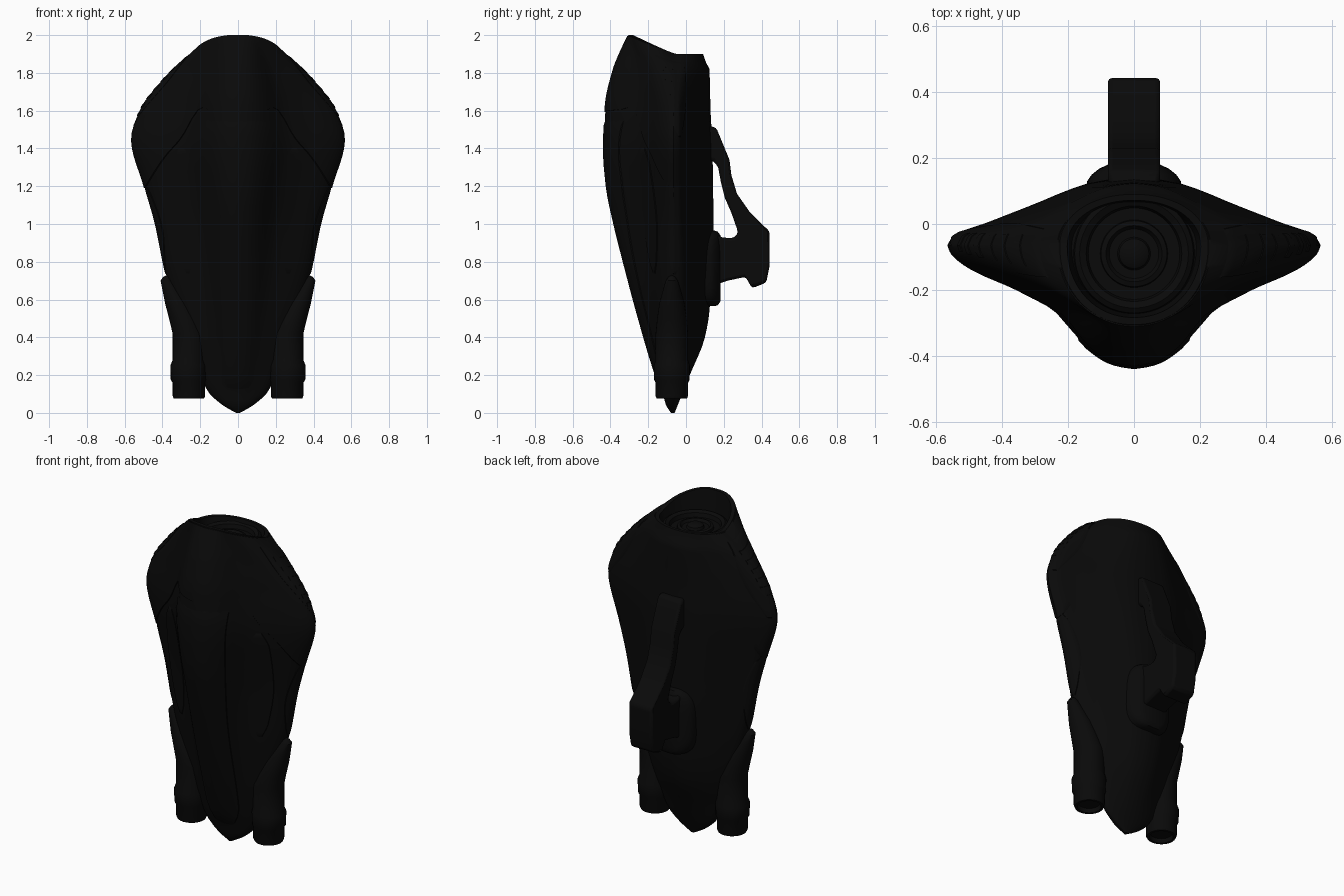
import bpy, bmesh, math

if "Cube" in bpy.data.objects:
    bpy.data.objects.remove(bpy.data.objects["Cube"])

black = bpy.data.materials.new("near_black")
black.diffuse_color = (0.003, 0.003, 0.003, 1)
black.use_nodes = True
black.node_tree.nodes["Principled BSDF"].inputs["Base Color"].default_value = black.diffuse_color


def finish(name, verts, faces, angle=35, bevel=0):
    me = bpy.data.meshes.new(name)
    me.from_pydata(verts, [], faces)
    bm = bmesh.new()
    bm.from_mesh(me)
    bmesh.ops.remove_doubles(bm, verts=bm.verts, dist=1e-5)
    bmesh.ops.recalc_face_normals(bm, faces=bm.faces)
    bm.to_mesh(me)
    bm.free()
    me.materials.append(black)
    ob = bpy.data.objects.new(name, me)
    bpy.context.collection.objects.link(ob)
    if bevel:
        m = ob.modifiers.new("bevel", 'BEVEL')
        m.width, m.segments, m.limit_method = bevel, 2, 'ANGLE'
    bpy.ops.object.select_all(action='DESELECT')
    ob.select_set(True)
    bpy.context.view_layer.objects.active = ob
    bpy.ops.object.shade_smooth_by_angle(angle=math.radians(angle))
    return ob


def grid_faces(rows, cols, wrap=False):
    return [(r * cols + c, r * cols + (c + 1) % cols, (r + 1) * cols + (c + 1) % cols, (r + 1) * cols + c)
            for r in range(rows - 1) for c in range(cols if wrap else cols - 1)]


def smooth(table):
    """Monotone smooth interpolation through (position, value) pairs."""
    xs, ys = zip(*table)
    d = [(ys[i + 1] - ys[i]) / (xs[i + 1] - xs[i]) for i in range(len(xs) - 1)]
    m = [d[0]] + [2 * a * b / (a + b) if a * b > 0 else 0 for a, b in zip(d, d[1:])] + [d[-1]]

    def f(x):
        x = min(max(x, xs[0]), xs[-1])
        i = max(j for j in range(len(d)) if xs[j] <= x)
        h = xs[i + 1] - xs[i]
        t = (x - xs[i]) / h
        return ((1 + 2 * t) * (1 - t) ** 2 * ys[i] + t * (1 - t) ** 2 * h * m[i]
                + t * t * (3 - 2 * t) * ys[i + 1] + t * t * (t - 1) * h * m[i + 1])
    return f


# Shell outlines by height, and the winged cross-section
width = smooth([(0, .01), (.04, .08), (.12, .165), (.2, .2), (.4, .28), (.6, .345), (.75, .385), (1, .437),
                (1.2, .493), (1.45, .558), (1.6, .512), (1.75, .4), (1.84, .305), (1.9, .225)])
front = smooth([(0, -.08), (.05, -.11), (.1, -.12), (.2, -.16), (.5, -.25), (.8, -.33), (1, -.38), (1.2, -.42),
                (1.4, -.435), (1.6, -.425), (1.75, -.385), (1.82, -.352), (1.9, -.305)])
back = smooth([(0, -.06), (.05, -.04), (.2, .02), (.4, .1), (.55, .125), (1, .145), (1.4, .14), (1.6, .13),
               (1.82, .124), (1.85, .108), (1.9, .09)])
roundness = smooth([(0, 1), (.2, .6), (.6, .3), (1.2, 0), (1.6, 0), (1.75, .2), (1.83, .5), (1.9, 1)])
front_wing = smooth([(0, 1), (.07, .985), (.14, .955), (.26, .835), (.35, .68), (.44, .53), (.62, .37), (.88, .19),
                     (.98, .07), (1, 0)])
back_wing = smooth([(0, 1), (.23, .93), (.35, .83), (.53, .63), (.79, .35), (.97, .15), (1, 0)])
MID = -.065


def shell(u, t, is_front, grow=1.0):
    """Point on the shell: u is -1..1 across, t is the height."""
    a = min(abs(u), 1)
    e = roundness(t)
    v = (1 - e) * (front_wing if is_front else back_wing)(a) + e * (1 - a ** 2.1) ** (1 / 2.1)
    y = MID + ((front if is_front else back)(t) - MID) * v
    lift = max(0, min(1, (-.05 - y) / .25)) ** 1.1 * .1 * max(0, (t - 1.5) / .4)
    return (width(t) * u * grow, MID + (y - MID) * grow, t + lift)


# Main shell with a hollowed top
N = 36
ring = [(math.sin(math.pi * (i / N - .5)), True) for i in range(N)] + \
       [(math.sin(math.pi * (.5 - i / N)), False) for i in range(N)]
levels = [0, .02, .04, .07] + [.1 + .05 * i for i in range(35)] + [1.825, 1.85, 1.875, 1.9]
verts = [shell(u, t, f) for t in levels for u, f in ring]
rim = verts[-2 * N:]
for s, drop in ((.9, 0), (.84, 1)):
    verts += [(x * s, -.09 + (y + .09) * s, 1.845 if drop else z) for x, y, z in rim]
R = len(levels) + 2
finish("main_shell", verts, grid_faces(R, 2 * N, True) +
       [tuple(range(2 * N)), tuple(range((R - 1) * 2 * N, R * 2 * N))])

# Raised cowl over the shoulders
edge = smooth([(0, 1.575), (.3, 1.585), (.38, 1.595), (.45, 1.55), (.53, 1.46), (.7, 1.36), (1, 1.19)])
cols = [(math.sin(math.pi * (i / 60 - .5)), True) for i in range(61)]
tail = [(math.sin(math.pi * (.5 - i / 30)), False) for i in range(1, 8)]
cols = [(-u, f) for u, f in reversed(tail)] + cols + tail
verts = []
for r in range(-1, 19):
    for u, f in cols:
        low = edge(abs(u)) if f else 1.19 + (1 - abs(u)) * .6
        grow = 1.015 if f else 1.015 - .03 * min(1, (1 - abs(u)) / .25)
        if r in (-1, 18):
            grow = .98
        verts.append(shell(u, low + (1.897 - low) * max(0, min(17, r)) / 17, f, grow))
finish("shoulder_cowl", verts, grid_faces(20, len(cols)))


def plate(name, z0, z1, centre, half, on_side=False, sign=1, lift=.008):
    """Thin panel following the shell; half(k) gives its half width along its length."""
    S = [-1] + [i / 8 - 1 for i in range(17)] + [1]
    rows, verts = 28, []
    for r in range(rows + 1):
        k = r / rows
        t = z0 + (z1 - z0) * k
        for j, s in enumerate(S):
            out = lift if 0 < j < len(S) - 1 and 0 < r < rows else -.012
            c = centre(k) + s * half(k)
            if on_side:
                is_front = c < MID
                lo, hi = 0, 1
                for _ in range(24):
                    u = (lo + hi) / 2
                    y = shell(u, t, is_front)[1]
                    if (y > c) == is_front:
                        hi = u
                    else:
                        lo = u
                x, y, z = shell(lo, t, is_front)
                verts.append(((x + out) * sign, y, z))
            else:
                x, y, z = shell(c / width(t), t, True)
                verts.append((x * sign, y - out, z))
    finish(name, verts, grid_faces(rows + 1, len(S)))


# Central spine plate down the front
spine = smooth([(0, .01), (.05, .08), (.12, .11), (.5, .125), (.8, .155), (1, .175)])
plate("spine_plate", .09, 1.57, lambda k: 0, spine, lift=.005)

lens = smooth([(0, .004), (.15, .6), (.5, 1), (.85, .75), (1, .05)])
for sign, side in ((1, "right"), (-1, "left")):
    # Front, flank and shoulder panels
    plate(side + "_front_panel", .72, 1.42, lambda k: .265 + .035 * k, lambda k: .07 * lens(k), sign=sign, lift=.005)
    plate(side + "_flank_panel", .72, 1.24, lambda k: -.06, lambda k: .055 * lens(k), True, sign, .004)
    plate(side + "_shoulder_vent", 1.45, 1.87, lambda k: -.03 - .06 * k,
          lambda k: .004 + .072 * math.sin(min(k * 1.9, 1.57 + k * .5)), True, sign, .009)
    for i in range(6):
        z = 1.57 + i * .045
        plate(side + "_vent_slat", z, z + .02, lambda k: -.055 - .005 * i, lambda k: .028 + .004 * i, True, sign, .012)

    # Thruster tube with a band, hollow end and a fairing tapering outward: height, centre x, radius
    path = [(.1, .26, 0), (.1, .26, .06), (.076, .26, .066), (.076, .26, .08), (.09, .26, .086), (.16, .26, .086),
            (.175, .262, .094), (.25, .262, .096), (.28, .26, .086), (.42, .26, .086), (.5, .287, .078),
            (.58, .32, .066), (.65, .353, .047), (.7, .378, .032), (.72, .379, .018), (.73, .375, 0)]
    M = 28
    verts = [(sign * (cx + r * math.cos(2 * math.pi * i / M)), -.075 + r * math.sin(2 * math.pi * i / M), z)
             for z, cx, r in path for i in range(M)]
    finish(side + "_thruster", verts, grid_faces(len(path), M, True))

# Round top socket with concentric rings
prof = [(.185, 1.835), (.18, 1.87), (.165, 1.88), (.145, 1.87), (.135, 1.83), (.105, 1.83), (.1, 1.86),
        (.085, 1.865), (.075, 1.85), (.05, 1.85), (.045, 1.865), (.03, 1.875), (0, 1.877)]
verts = [(r * math.cos(math.pi * i / 24), -.09 + r * math.sin(math.pi * i / 24), z) for r, z in prof for i in range(48)]
finish("top_socket", verts, grid_faces(len(prof), 48, True))


def strip(name, outer, inner, half, bevel):
    """Extruded band between two matching (y, z) side profiles."""
    n = len(outer)
    verts = [(x, y, z) for x in (-half, half) for side in (outer, inner) for y, z in side]
    faces = []
    for i in range(n - 1):
        a, b, c, d = i, i + 1, n + i + 1, n + i
        faces += [(a, b, c, d), tuple(2 * n + q for q in (a, b, c, d)),
                  (a, b, b + 2 * n, a + 2 * n), (d, c, c + 2 * n, d + 2 * n)]
    for i in (0, n - 1):
        faces.append((i, n + i, 3 * n + i, 2 * n + i))
    finish(name, verts, faces, bevel=bevel)


# Rear grip: upper mount, arm, lower block and foot
strip("rear_grip",
      [(.12, 1.52), (.16, 1.51), (.23, 1.34), (.24, 1.26), (.27, 1.16), (.34, 1.06), (.443, .96), (.443, .78),
       (.425, .69), (.35, .66), (.315, .72), (.22, .7), (.1, .66)],
      [(.12, 1.34), (.15, 1.33), (.17, 1.3), (.185, 1.22), (.205, 1.14), (.24, 1.06), (.275, .96), (.27, .945),
       (.26, .935), (.25, .928), (.23, .925), (.19, .93), (.1, .97)], .079, .014)

# Domed foot pad behind the grip: depth, half width, half height
verts = []
for y, w, h in ((.08, .142, .2), (.13, .142, .2), (.15, .128, .2), (.168, .105, .195), (.182, .075, .175)):
    for i in range(40):
        a = math.pi * i / 20
        c, sn = math.cos(a), math.sin(a)
        verts.append((w * math.copysign(abs(c) ** .6, c), y, .765 + h * math.copysign(abs(sn) ** .6, sn)))
finish("grip_foot", verts, grid_faces(5, 40, True) + [tuple(range(40)), tuple(range(160, 200))])
